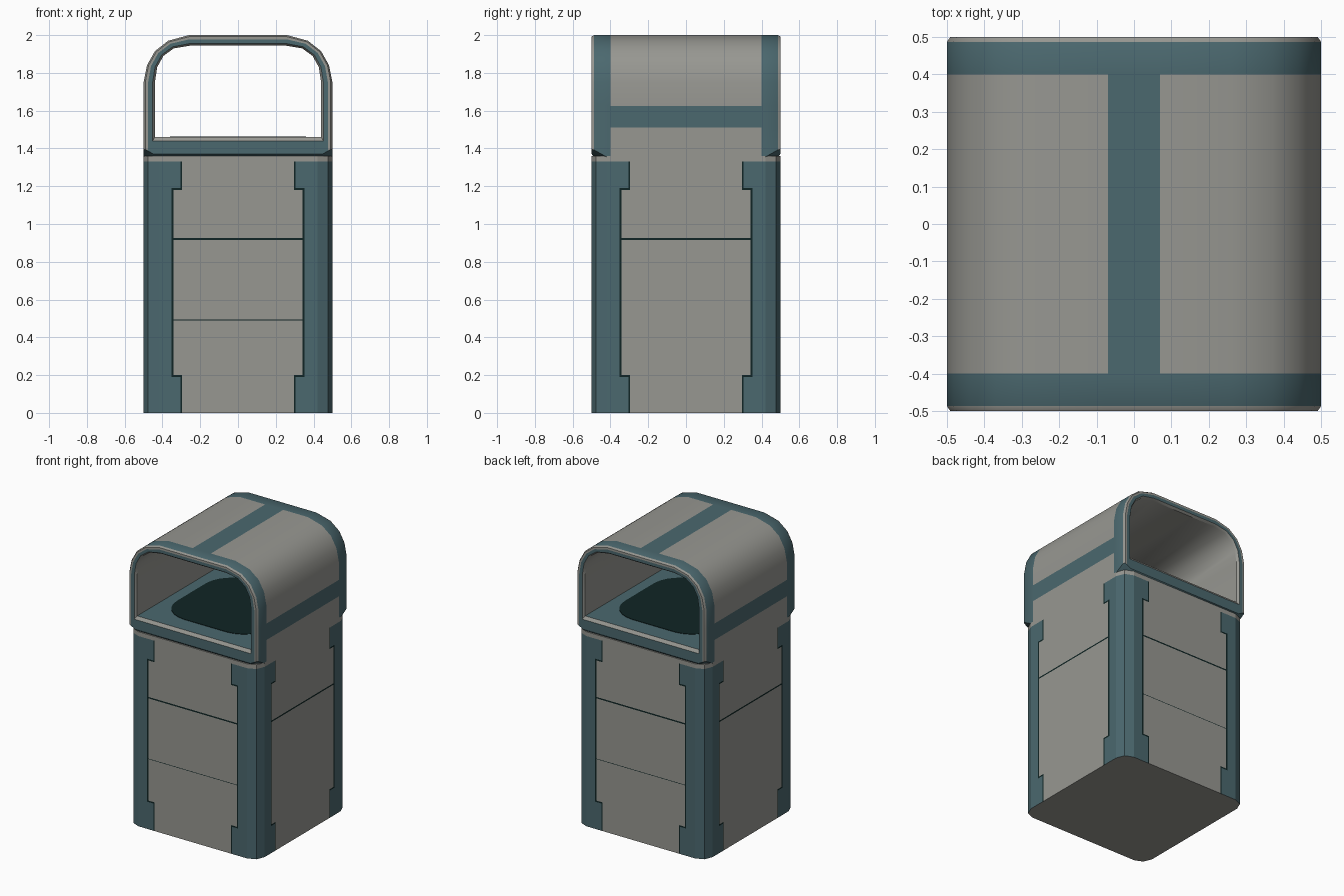
import bpy, bmesh, math
from mathutils import Vector

if "Cube" in bpy.data.objects:
    bpy.data.objects.remove(bpy.data.objects["Cube"])


def material(name, rgb):
    m = bpy.data.materials.new(name)
    m.diffuse_color = (*rgb, 1)
    m.use_nodes = True
    m.node_tree.nodes["Principled BSDF"].inputs["Base Color"].default_value = m.diffuse_color
    return m


MATS = [material("warm_grey", (0.31, 0.31, 0.285)),
        material("slate_teal", (0.070, 0.138, 0.157)),
        material("near_black", (0.005, 0.018, 0.018))]
GREY, TEAL, DARK = 0, 1, 2


def finish(bm, name, angle=None):
    bmesh.ops.recalc_face_normals(bm, faces=bm.faces)
    me = bpy.data.meshes.new(name)
    bm.to_mesh(me)
    bm.free()
    ob = bpy.data.objects.new(name, me)
    bpy.context.collection.objects.link(ob)
    for m in MATS:
        me.materials.append(m)
    if angle:
        bpy.ops.object.select_all(action='DESELECT')
        ob.select_set(True)
        bpy.context.view_layer.objects.active = ob
        bpy.ops.object.shade_smooth_by_angle(angle=math.radians(angle))
    return ob


def cut(bm, co, no, clear=False):
    geom = bm.verts[:] + bm.edges[:] + bm.faces[:]
    return bmesh.ops.bisect_plane(bm, geom=geom, dist=1e-5, plane_co=co,
                                  plane_no=no, clear_outer=clear)


# bin body: box with rounded upright corners, cut into painted panels
BODY_TOP = 1.36
bm = bmesh.new()
bmesh.ops.create_cube(bm, size=1)
for v in bm.verts:
    v.co.z = (v.co.z + 0.5) * BODY_TOP
upright = [e for e in bm.edges if abs(e.verts[0].co.z - e.verts[1].co.z) > 1]
bmesh.ops.bevel(bm, geom=upright, offset=0.08, segments=2, profile=0.5, affect='EDGES')
for z in (0.19, 0.20, 0.49, 0.494, 0.915, 0.925, 1.18, 1.19, 1.33):
    cut(bm, (0, 0, z), (0, 0, 1))
for u in (0.297, 0.305, 0.342, 0.352):
    for s in (-u, u):
        cut(bm, (s, 0, 0), (1, 0, 0))
        cut(bm, (0, s, 0), (0, 1, 0))
for f in bm.faces:
    c = f.calc_center_median()
    u = min(abs(c.x), abs(c.y))
    f.material_index = GREY
    if abs(f.normal.z) > 0.5 or c.z > 1.33:
        continue
    end = c.z < 0.19 or c.z > 1.19              # wide feet and heads of the posts
    lip = 0.19 < c.z < 0.20 or 1.18 < c.z < 1.19
    if u > (0.305 if end else 0.352):
        f.material_index = TEAL
    elif u > (0.297 if end or lip else 0.342):  # dark seam beside the posts
        f.material_index = DARK
    elif 0.915 < c.z < 0.925 or (0.49 < c.z < 0.494 and abs(c.y) > abs(c.x)):
        f.material_index = DARK                 # panel joints
finish(bm, "bin_body")

# hood: open tunnel, made of rings that run outside, round the rim and back inside
outer = [(0.5, 1.355), (0.5, 1.51), (0.5, 1.625), (0.5, 1.75), (0.482, 1.84),
         (0.44, 1.915), (0.37, 1.97), (0.26, 2.0), (0.07, 2.0)]
inner = [(0.44, 1.46), (0.44, 1.52), (0.44, 1.62), (0.44, 1.75), (0.428, 1.83),
         (0.395, 1.89), (0.34, 1.93), (0.25, 1.945), (0.07, 1.945)]
outer += [(-x, z) for x, z in reversed(outer)]
inner += [(-x, z) for x, z in reversed(inner)]
N = len(outer)
STRIPES = (1, 8, 15)
FLOOR = N - 1

# each ring: (mix from outer to inner, y), colour of the strip that follows
rings = [(0, -0.40, GREY), (0, 0.40, TEAL), (0, 0.487, GREY), (0.15, 0.5, GREY),
         (0.4, 0.5, TEAL), (0.8, 0.5, GREY), (1, 0.485, GREY), (1, -0.485, GREY),
         (0.8, -0.5, TEAL), (0.4, -0.5, GREY), (0.15, -0.5, GREY), (0, -0.487, TEAL)]
bm = bmesh.new()
loops = []
for t, y, _ in rings:
    loops.append([bm.verts.new((a[0] * (1 - t) + b[0] * t, y, a[1] * (1 - t) + b[1] * t))
                  for a, b in zip(outer, inner)])
for i, (t, y, colour) in enumerate(rings):
    k = (i + 1) % len(rings)
    for j in range(N):
        j2 = (j + 1) % N
        f = bm.faces.new((loops[i][j], loops[i][j2], loops[k][j2], loops[k][j]))
        f.material_index = colour
        if i == 0 and j in STRIPES:
            f.material_index = TEAL
        if j == FLOOR and i not in (5, 7):
            f.material_index = TEAL
        if j == FLOOR and i == 6:
            f.material_index = TEAL
bmesh.ops.recalc_face_normals(bm, faces=bm.faces)
# slanted undersides where the hood overhangs the rounded body corners
for sx in (-1, 1):
    for sy in (-1, 1):
        res = cut(bm, (0.5 * sx, 0.5 * sy, 1.40), Vector((sx, sy, -1.78)).normalized(), True)
        edges = [e for e in res["geom_cut"] if isinstance(e, bmesh.types.BMEdge)]
        bmesh.ops.holes_fill(bm, edges=edges, sides=0)
finish(bm, "hood", 35)

# dark waste opening in the hood floor
bm = bmesh.new()
R, H = 0.2, 0.36
pts = []
for q, (sx, sy) in enumerate(((1, 1), (-1, 1), (-1, -1), (1, -1))):
    for s in range(7):
        a = math.radians(90 * q + 15 * s)
        pts.append(((H - R) * sx + R * math.cos(a), (H - R) * sy + R * math.sin(a)))
face = bm.faces.new([bm.verts.new((x, y, 1.455)) for x, y in pts])
ext = bmesh.ops.extrude_face_region(bm, geom=[face])
for v in ext["geom"]:
    if isinstance(v, bmesh.types.BMVert):
        v.co.z = 1.463
for f in bm.faces:
    f.material_index = DARK
finish(bm, "waste_opening")
